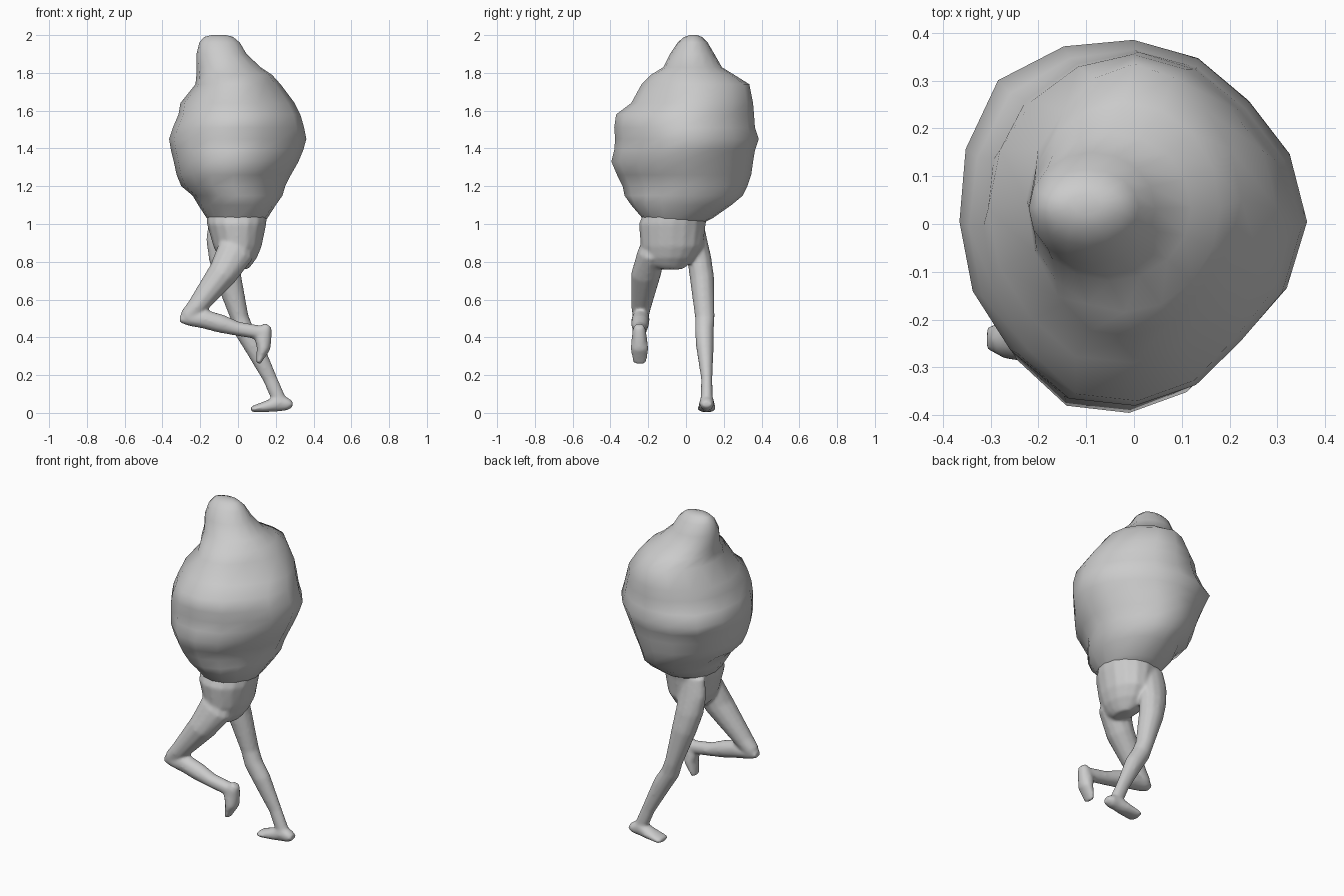
import bpy, bmesh, math
from mathutils import Vector


def skin(name, loops):
    """Join equal-length loops of points into a closed, smooth skin."""
    bm = bmesh.new()
    rings = [[bm.verts.new(p) for p in loop] for loop in loops]
    n = len(rings[0])
    for a, b in zip(rings, rings[1:]):
        for i in range(n):
            j = (i + 1) % n
            bm.faces.new((a[i], a[j], b[j], b[i]))
    bm.faces.new(rings[0][::-1])
    bm.faces.new(rings[-1])
    bmesh.ops.recalc_face_normals(bm, faces=bm.faces)
    me = bpy.data.meshes.new(name)
    bm.to_mesh(me)
    bm.free()
    ob = bpy.data.objects.new(name, me)
    bpy.context.collection.objects.link(ob)
    for p in me.polygons:
        p.use_smooth = True
    return ob


def stack(name, levels, shape=lambda z, a: 1.0, n=16):
    """Horizontal rings given as z, x min, x max, y min, y max."""
    loops = []
    for z, x0, x1, y0, y1 in levels:
        loop = []
        for i in range(n):
            a = 2 * math.pi * i / n
            r = shape(z, a) / 2
            loop.append(((x0 + x1) / 2 + r * (x1 - x0) * math.cos(a),
                         (y0 + y1) / 2 + r * (y1 - y0) * math.sin(a), z))
        loops.append(loop)
    return skin(name, loops)


def limb(name, stations, n=12):
    """Rings across a path: x, y, z, half thickness, half width along y."""
    pts = [Vector(s[:3]) for s in stations]
    loops = []
    for k, s in enumerate(stations):
        t = pts[min(k + 1, len(pts) - 1)] - pts[max(k - 1, 0)]
        t.y = 0
        t.normalize()
        across = Vector((t.z, 0, -t.x))
        loops.append([pts[k] + across * s[3] * math.cos(2 * math.pi * i / n)
                      + Vector((0, s[4], 0)) * math.sin(2 * math.pi * i / n)
                      for i in range(n)])
    return skin(name, loops)


def lumpy(z, a):
    """Flatter towards +x on both diagonals, peaked at the back left."""
    if not 1.12 < z < 1.77:
        return 1.0
    bump = lambda deg, w: max(0, 1 - abs(math.degrees(a) - deg) / w)
    return (1 - 0.06 * bump(45, 40) - 0.10 * bump(315, 40) + 0.04 * bump(247, 20)
            + (0.10 - 0.6 * abs(z - 1.45)) * bump(135, 40))


# Bulky torso tapering to the off-centre head
stack("torso_and_head", [
    (0.99, -0.13, 0.11, -0.20, 0.06),
    (1.03, -0.165, 0.155, -0.23, 0.14),
    (1.10, -0.21, 0.20, -0.29, 0.24),
    (1.15, -0.24, 0.235, -0.325, 0.30),
    (1.20, -0.30, 0.25, -0.335, 0.325),
    (1.26, -0.325, 0.28, -0.365, 0.345),
    (1.33, -0.34, 0.32, -0.395, 0.355),
    (1.39, -0.355, 0.345, -0.38, 0.365),
    (1.45, -0.365, 0.362, -0.375, 0.385),
    (1.51, -0.345, 0.35, -0.38, 0.365),
    (1.58, -0.315, 0.33, -0.37, 0.36),
    (1.64, -0.305, 0.30, -0.29, 0.355),
    (1.74, -0.225, 0.225, -0.235, 0.335),
    (1.79, -0.22, 0.18, -0.185, 0.255),
    (1.83, -0.22, 0.12, -0.12, 0.19),
    (1.90, -0.22, 0.045, -0.085, 0.15),
    (1.96, -0.205, 0.01, -0.045, 0.115),
    (1.99, -0.18, -0.025, -0.01, 0.085),
    (2.00, -0.14, -0.065, 0.02, 0.06)], lumpy)

# Hips
hips = stack("hips_and_legs", [
    (0.76, -0.01, 0.05, -0.14, -0.02),
    (0.78, -0.06, 0.07, -0.19, 0.01),
    (0.82, -0.10, 0.10, -0.22, 0.05),
    (0.88, -0.13, 0.125, -0.24, 0.09),
    (1.00, -0.165, 0.15, -0.25, 0.105),
    (1.07, -0.165, 0.155, -0.22, 0.12)])

# Raised leg: thigh, then shin folded back, then hanging foot
thigh = limb("raised_thigh", [
    (0.02, -0.16, 0.94, 0.05, 0.05),
    (-0.01, -0.18, 0.86, 0.10, 0.075),
    (-0.08, -0.21, 0.74, 0.08, 0.08),
    (-0.22, -0.237, 0.56, 0.052, 0.053),
    (-0.265, -0.24, 0.51, 0.045, 0.043),
    (-0.29, -0.24, 0.48, 0.022, 0.028)])
shin = limb("raised_shin", [
    (-0.308, -0.24, 0.495, 0.018, 0.025),
    (-0.26, -0.24, 0.50, 0.04, 0.042),
    (-0.18, -0.24, 0.497, 0.051, 0.048),
    (-0.09, -0.243, 0.472, 0.049, 0.048),
    (0.00, -0.245, 0.445, 0.038, 0.04),
    (0.15, -0.248, 0.42, 0.038, 0.036)])
raised_foot = limb("raised_foot", [
    (0.16, -0.248, 0.464, 0.022, 0.024),
    (0.144, -0.248, 0.44, 0.038, 0.036),
    (0.132, -0.247, 0.39, 0.046, 0.042),
    (0.135, -0.246, 0.34, 0.036, 0.048),
    (0.107, -0.245, 0.262, 0.012, 0.036)])

# Standing leg, sloping back to the heel, and its foot
leg = limb("standing_leg", [
    (-0.08, 0.05, 1.02, 0.075, 0.04),
    (-0.085, 0.06, 0.92, 0.085, 0.052),
    (-0.075, 0.07, 0.82, 0.08, 0.065),
    (-0.05, 0.085, 0.71, 0.07, 0.065),
    (0.01, 0.10, 0.50, 0.048, 0.052),
    (0.035, 0.097, 0.43, 0.052, 0.05),
    (0.085, 0.10, 0.35, 0.052, 0.047),
    (0.17, 0.11, 0.18, 0.038, 0.03),
    (0.23, 0.11, 0.04, 0.038, 0.033)])
standing_foot = limb("standing_foot", [
    (0.288, 0.11, 0.046, 0.018, 0.026),
    (0.262, 0.11, 0.046, 0.034, 0.037),
    (0.22, 0.11, 0.054, 0.046, 0.039),
    (0.17, 0.11, 0.038, 0.034, 0.045),
    (0.085, 0.11, 0.021, 0.019, 0.05),
    (0.067, 0.11, 0.021, 0.011, 0.038)])

# Fuse hips, legs and feet into one soft skin
bpy.ops.object.select_all(action='DESELECT')
for ob in (hips, thigh, shin, raised_foot, leg, standing_foot):
    ob.select_set(True)
bpy.context.view_layer.objects.active = hips
bpy.ops.object.join()
remesh = hips.modifiers.new("fuse", 'REMESH')
remesh.mode = 'VOXEL'
remesh.voxel_size = 0.009
remesh.use_smooth_shade = True
soften = hips.modifiers.new("soften", 'SMOOTH')
soften.factor = 0.5
soften.iterations = 7
